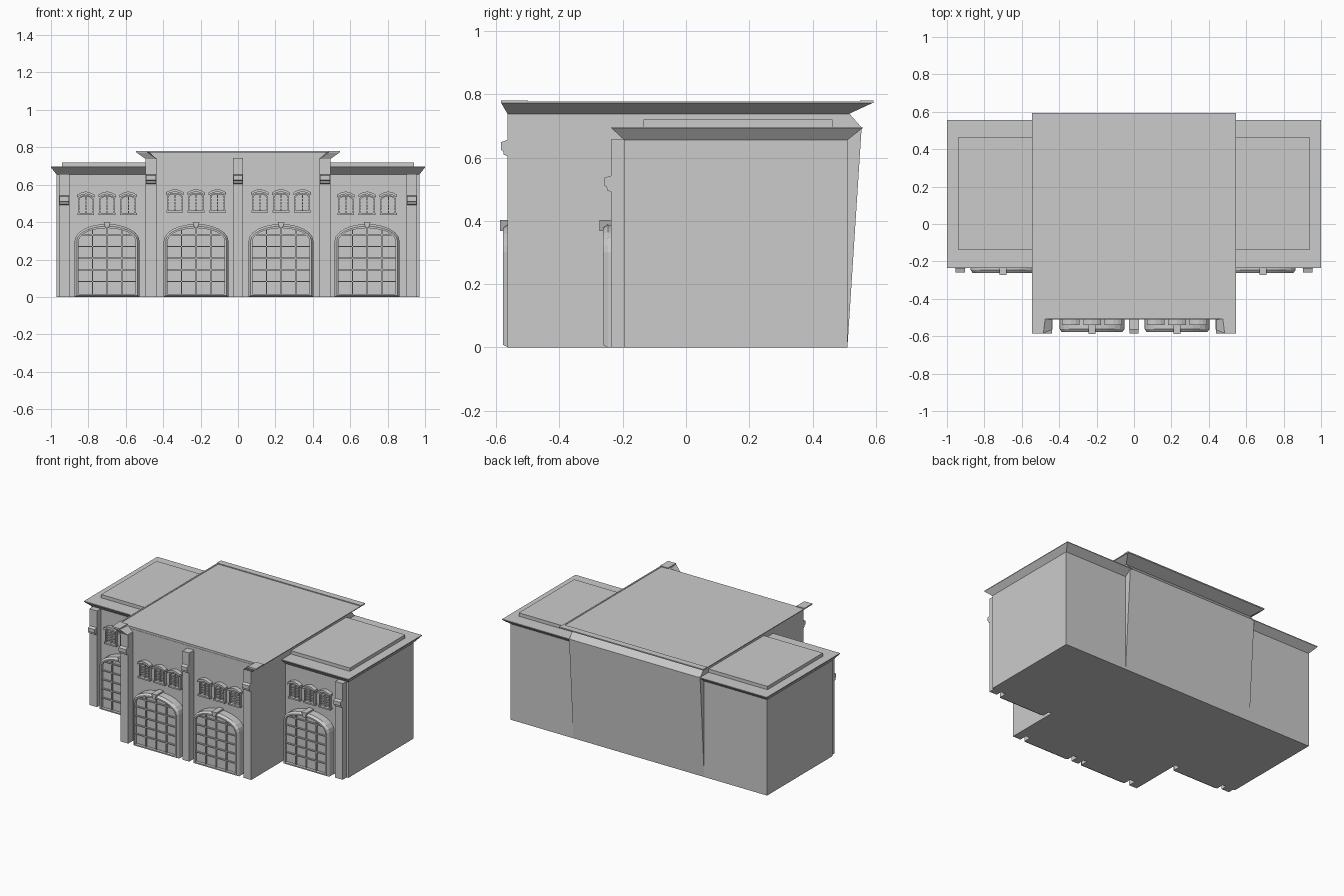
import bpy, bmesh, math

if "Cube" in bpy.data.objects:
    bpy.data.objects.remove(bpy.data.objects["Cube"])

# ---------- helpers ----------
def mesh(name, lofts):
    """Each loft is (rings, capped): rings of equal point count bridged in order."""
    bm = bmesh.new()
    for rings, capped in lofts:
        rs = [[bm.verts.new(p) for p in r] for r in rings]
        n = len(rs[0])
        for a, b in zip(rs, rs[1:]):
            for i in range(n):
                j = (i + 1) % n
                bm.faces.new((a[i], a[j], b[j], b[i]))
        if capped:
            bm.faces.new(rs[0])
            bm.faces.new(rs[-1])
    bmesh.ops.recalc_face_normals(bm, faces=bm.faces)
    me = bpy.data.meshes.new(name)
    bm.to_mesh(me)
    bm.free()
    ob = bpy.data.objects.new(name, me)
    bpy.context.collection.objects.link(ob)
    return ob

def rect(x0, x1, y0, y1, z):
    return [(x0, y0, z), (x1, y0, z), (x1, y1, z), (x0, y1, z)]

def box(x0, x1, y0, y1, z0, z1):
    return ([rect(x0, x1, y0, y1, z0), rect(x0, x1, y0, y1, z1)], True)

def prism_y(pts, y0, y1):
    return ([[(x, y, z) for x, z in pts] for y in (y0, y1)], True)

def arch(cx, z0, hw, spring, rise, n=12):
    """Closed outline with an elliptical top, as (x, z) points."""
    top = [(cx + hw * math.cos(math.pi * i / n), spring + rise * math.sin(math.pi * i / n))
           for i in range(n + 1)]
    return [(cx - hw, z0), (cx + hw, z0)] + top

def at_y(pts, y):
    return [(x, y, z) for x, z in pts]

# ---------- building parts ----------
def garage_door(cx, wall):
    f = wall - 0.068
    spring, rise = 0.30, 0.09
    outer = arch(cx, 0.0, 0.173, spring, rise)
    face = arch(cx, 0.008, 0.162, spring, rise - 0.012)
    inner = arch(cx, 0.016, 0.152, spring, rise - 0.022)
    mesh("door_frame", [([at_y(outer, wall + 0.01), at_y(outer, f + 0.016), at_y(face, f),
                          at_y(inner, f), at_y(inner, f + 0.025)], False)])
    mesh("door_leaf", [prism_y(inner, f + 0.02, wall)])
    # glazing bars clipped to the arch
    bars, hw, r, b = [], 0.152, rise - 0.022, 0.0035
    y0, y1 = f + 0.010, f + 0.021
    for k in (-1, 0, 1):
        x = k * 0.078
        h = spring + r * math.sqrt(1 - (x / hw) ** 2)
        bars.append(box(cx + x - b, cx + x + b, y0, y1, 0.016, h))
    for k in range(1, 6):
        z = 0.02 + k * 0.0625
        w = hw if z < spring else hw * math.sqrt(max(0, 1 - ((z - spring) / r) ** 2))
        bars.append(box(cx - w, cx + w, y0, y1, z - b, z + b))
    mesh("door_bars", bars)
    key = [(cx - 0.008, 0.368), (cx + 0.008, 0.368), (cx + 0.019, 0.402), (cx - 0.019, 0.402)]
    mesh("keystone", [prism_y(key, f - 0.01, wall)])

def window(cx, z, wall):
    outer = arch(cx, z, 0.041, z + 0.085, 0.018, 8)
    inner = arch(cx, z + 0.008, 0.033, z + 0.083, 0.013, 8)
    mesh("window_frame", [([at_y(outer, wall + 0.01), at_y(outer, wall - 0.02),
                            at_y(inner, wall - 0.02), at_y(inner, wall - 0.004)], False)])
    mesh("window_pane", [prism_y(inner, wall - 0.005, wall + 0.005)])
    slats = [box(cx - 0.033, cx + 0.033, wall - 0.013, wall, z + 0.02 + k * 0.017, z + 0.025 + k * 0.017)
             for k in range(4)]
    slats.append(box(cx - 0.003, cx + 0.003, wall - 0.015, wall, z + 0.008, z + 0.095))
    slats.append(box(cx - 0.045, cx + 0.045, wall - 0.026, wall, z - 0.002, z + 0.008))
    mesh("window_slats_and_sill", slats)
    # arched hood
    arc = [(-0.047, 0.0), (-0.025, 0.012), (0.0, 0.018), (0.025, 0.012), (0.047, 0.0)]
    hood = [(cx + x, z + 0.092 + h) for x, h in arc]
    hood += [(cx + x, z + 0.106 + h) for x, h in reversed(arc)]
    mesh("window_hood", [prism_y(hood, wall - 0.03, wall)])

def pilaster(x0, x1, front, wall, top, zb):
    mesh("pilaster", [box(x0, x1, front, wall + 0.01, 0, top)])
    prof = [(front + 0.005, zb), (front - 0.012, zb + 0.006), (front - 0.014, zb + 0.018),
            (front - 0.021, zb + 0.021), (front - 0.021, zb + 0.046), (front + 0.005, zb + 0.054)]
    mesh("pilaster_bracket", [([[(x, y, z) for y, z in prof] for x in (x0 + 0.003, x1 - 0.003)], True)])

CENTRE, WING = -0.51, -0.195

# ---------- central hall ----------
prof = [(CENTRE, 0), (0.51, 0), (0.555, 0.695), (0.515, 0.74), (0.515, 0.76), (CENTRE, 0.76)]
mesh("central_hall", [([[(x, y, z) for y, z in prof] for x in (-0.495, 0.495)], True)])

# flared roof, cut back between the front corners
def roof_ring(half, z):
    return [(x, y, z) for x, y in half] + [(-x, y, z) for x, y in reversed(half)]
low = [(0.435, -0.508), (0.435, -0.564), (0.495, -0.564), (0.495, 0.515)]
high = [(0.475, -0.508), (0.485, -0.585), (0.545, -0.585), (0.545, 0.593)]
mesh("central_roof", [([roof_ring(low, 0.738), roof_ring(high, 0.774)], True)])
mesh("roof_rim", [box(-0.545, 0.545, 0.55, 0.593, 0.772, 0.78)]
     + [box(min(a, b), max(a, b), -0.585, 0.593, 0.772, 0.777) for a, b in ((0.535, 0.545), (-0.535, -0.545))]
     + [box(min(a, b), max(a, b), -0.585, -0.50, 0.772, 0.78) for a, b in ((0.485, 0.545), (-0.485, -0.545))])
for x0, x1 in ((-0.495, -0.435), (-0.026, 0.026), (0.435, 0.495)):
    pilaster(x0, x1, -0.564, CENTRE, 0.742, 0.603)

# ---------- side wings ----------
for s in (-1, 1):
    mesh("wing_walls", [box(s * 0.48, s * 0.97, WING, 0.51, 0, 0.66)])
    mesh("wing_cornice", [([rect(s * 0.48, s * 0.97, WING, 0.51, 0.655),
                            rect(s * 0.48, s * 1.0, -0.235, 0.557, 0.692),
                            rect(s * 0.48, s * 1.0, -0.235, 0.557, 0.697)], True)])
    mesh("wing_roof_panel", [box(s * 0.48, s * 0.94, -0.135, 0.463, 0.69, 0.72)])
    xs = sorted((s * 0.9, s * 0.957))
    pilaster(xs[0], xs[1], -0.237, WING, 0.657, 0.49)

# ---------- doors and windows ----------
for cx, wall, wz in ((-0.70, WING, 0.44), (-0.224, CENTRE, 0.453), (0.23, CENTRE, 0.453), (0.69, WING, 0.44)):
    garage_door(cx, wall)
    for k in (-1, 0, 1):
        window(cx + k * 0.114, wz, wall)
